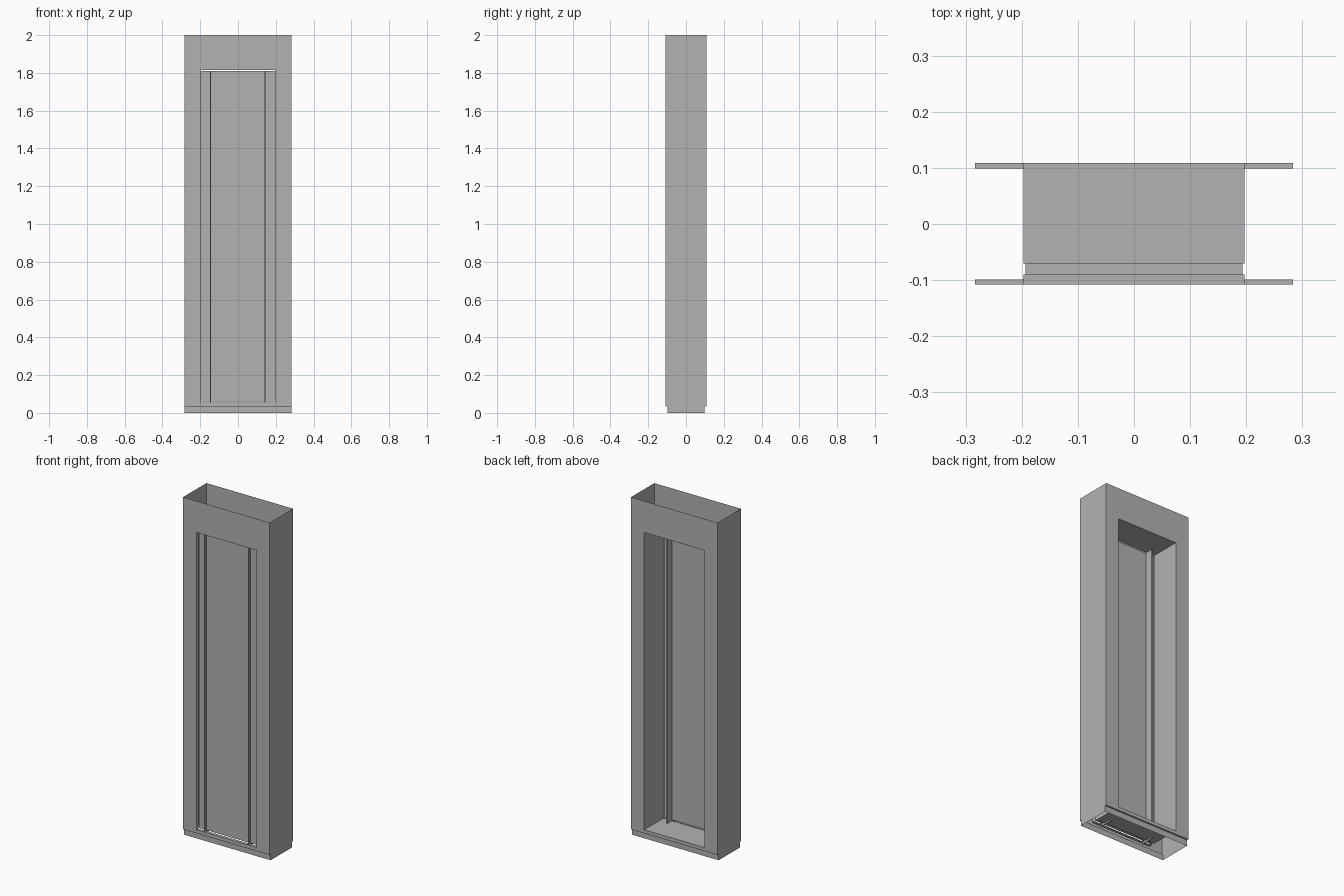
import bpy, bmesh

default_cube = bpy.data.objects.get("Cube")
if default_cube:
    bpy.data.objects.remove(default_cube, do_unlink=True)

# One plain grey for everything
grey = bpy.data.materials.new("plain grey")
grey.use_nodes = True
colour = (0.45, 0.45, 0.45, 1)
grey.diffuse_color = colour
grey.node_tree.nodes["Principled BSDF"].inputs["Base Color"].default_value = colour

HALF_W, FRONT, BACK, TOP, STEP = 0.283, -0.108, 0.109, 2.0, 0.035
BASE_Y = 0.099
HOLE_W, SILL, HEAD = 0.197, 0.056, 1.814
DOOR_FRONT, DOOR_BACK = -0.09, -0.07


def upright(w, z0, z1, y):
    """Rectangle standing in the xz plane."""
    return [(-w, y, z0), (w, y, z0), (w, y, z1), (-w, y, z1)]


def level(y0, y1, z):
    """Full-width rectangle lying flat."""
    return [(-HALF_W, y0, z), (HALF_W, y0, z), (HALF_W, y1, z), (-HALF_W, y1, z)]


def loft(bm, loops):
    """Join successive rectangles with bands of faces."""
    rings = [[bm.verts.new(p) for p in loop] for loop in loops]
    for a, b in zip(rings, rings[1:]):
        for i in range(4):
            j = (i + 1) % 4
            bm.faces.new((a[i], a[j], b[j], b[i]))


def finish(bm, name):
    bmesh.ops.remove_doubles(bm, verts=bm.verts, dist=1e-5)
    bmesh.ops.recalc_face_normals(bm, faces=bm.faces)
    mesh = bpy.data.meshes.new(name)
    bm.to_mesh(mesh)
    bm.free()
    mesh.materials.append(grey)
    bpy.context.collection.objects.link(bpy.data.objects.new(name, mesh))


def box(name, lo, hi):
    bm = bmesh.new()
    bmesh.ops.create_cube(bm, size=1)
    for v in bm.verts:
        v.co = [hi[k] if v.co[k] > 0 else lo[k] for k in range(3)]
    finish(bm, name)


# Hollow casing, open above and below, with a doorway reveal on both faces
bm = bmesh.new()
for face_y, reveal_y in ((FRONT, DOOR_FRONT), (BACK, DOOR_BACK)):
    loft(bm, [upright(HALF_W, STEP, TOP, face_y),
              upright(HOLE_W, SILL, HEAD, face_y),
              upright(HOLE_W, SILL, HEAD, reveal_y)])
for x in (-HALF_W, HALF_W):
    bm.faces.new([bm.verts.new((x, y, z)) for y, z in
                  ((FRONT, STEP), (BACK, STEP), (BACK, TOP), (FRONT, TOP))])
finish(bm, "casing")

# Recessed plinth and the ledge above it
bm = bmesh.new()
loft(bm, [level(-BASE_Y, BASE_Y, 0), level(-BASE_Y, BASE_Y, STEP),
          level(FRONT, BACK, STEP)])
finish(bm, "plinth")

# Door leaf set in the slot between the reveals
box("door_leaf", (-0.193, DOOR_FRONT, SILL + 0.005), (0.193, DOOR_BACK, HEAD - 0.005))

# Thin upright fins passing through the leaf
for name, x in (("right_fin", -0.145), ("left_fin", 0.142)):
    box(name, (x - 0.0025, FRONT + 0.003, 0.047), (x + 0.0025, -0.025, HEAD - 0.003))
